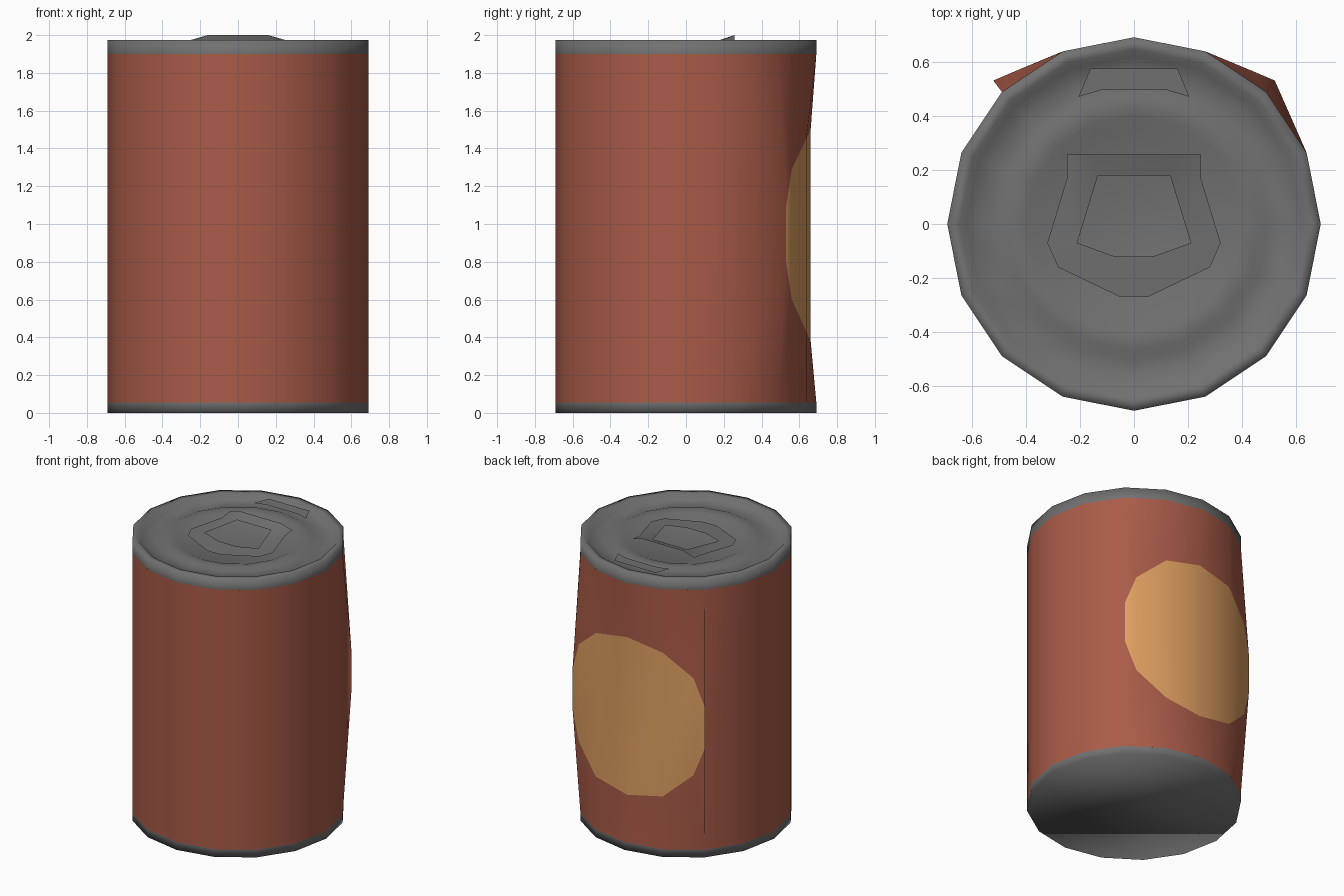
import bpy, bmesh
from math import cos, sin, radians

if "Cube" in bpy.data.objects:
    bpy.data.objects.remove(bpy.data.objects["Cube"])

R, Z0, Z1 = 0.69, 0.055, 1.9


def material(name, rgb):
    m = bpy.data.materials.new(name)
    m.diffuse_color = (*rgb, 1)
    m.use_nodes = True
    m.node_tree.nodes["Principled BSDF"].inputs["Base Color"].default_value = m.diffuse_color
    return m


red = material("label_red", (0.40, 0.105, 0.065))
tan = material("patch_tan", (0.74, 0.35, 0.12))
metal = material("dark_metal", (0.165, 0.165, 0.165))


def finish(bm, name, mats, smooth=True):
    me = bpy.data.meshes.new(name)
    for f in bm.faces:
        f.smooth = smooth
    bm.to_mesh(me)
    bm.free()
    for m in mats:
        me.materials.append(m)
    ob = bpy.data.objects.new(name, me)
    bpy.context.collection.objects.link(ob)
    return ob


def rim(step, z):
    a = radians(22.5 * step)
    return (R * cos(a), R * sin(a), z)


# Lathed metal ends: profile of (radius, z), 16 sides
def lathe(name, profile):
    bm = bmesh.new()
    rings = [[bm.verts.new((r * cos(radians(22.5 * i)), r * sin(radians(22.5 * i)), z))
              for i in range(16)] for r, z in profile]
    for a, b in zip(rings, rings[1:]):
        for i in range(16):
            j = (i + 1) % 16
            bm.faces.new((a[i], a[j], b[j], b[i]))
    return bm, rings


bm, rings = lathe("lid", [(R, Z1), (R, 1.975), (0.645, 1.975), (0.62, 1.945), (0.50, 1.945),
                          (0.47, 1.957), (0.40, 1.952), (0.36, 1.935)])
bm.faces.new(rings[-1])
finish(bm, "lid", [metal])

bm, rings = lathe("base", [(R, 0), (R, Z0)])
bm.faces.new(rings[0][::-1])
finish(bm, "base", [metal])

# Paper label: round front, bulged and flattened back with an oval patch
bm = bmesh.new()
cache = {}


def face(pts, mat=0):
    vs = []
    for p in pts:
        k = tuple(round(c, 4) for c in p)
        if k not in cache:
            cache[k] = bm.verts.new(k)
        if cache[k] not in vs:
            vs.append(cache[k])
    bm.faces.new(vs).material_index = mat


for i in range(6, 17):
    face([rim(i, Z0), rim(i + 1, Z0), rim(i + 1, Z1), rim(i, Z1)])

# Back columns: x, y, patch bottom, patch top, rim step above and below
half = [(0.52, 0.53, 0.80, 1.09, 2), (0.45, 0.56, 0.60, 1.29, 2), (0.264, 0.637, 0.43, 1.45, 3)]
cols = half + [(0, 0.66, 0.38, 1.50, 4)] + [(-x, y, a, b, 8 - s) for x, y, a, b, s in half[::-1]]
for (x, y, a, b, s), (u, v, c, d, t) in zip(cols, cols[1:]):
    face([(x, y, a), (u, v, c), (u, v, d), (x, y, b)], 1)
    face([rim(s, Z0), rim(t, Z0), (u, v, c), (x, y, a)])
    face([(x, y, b), (u, v, d), rim(t, Z1), rim(s, Z1)])

# Bulge blends into the right side; the left edge stays a loose seam
x, y, a, b, s = cols[0]
face([rim(1, Z0), rim(2, Z0), (x, y, a)])
face([rim(1, Z0), (x, y, a), (x, y, b), rim(1, Z1)])
face([rim(1, Z1), (x, y, b), rim(2, Z1)])
finish(bm, "label", [red, tan])


# Thin metal sheets of the pull ring
def sheet(name, loops):
    bm = bmesh.new()
    edges = []
    for loop in loops:
        vs = [bm.verts.new(p) for p in loop]
        edges += [bm.edges.new((p, q)) for p, q in zip(vs, vs[1:] + vs[:1])]
    bmesh.ops.triangle_fill(bm, use_beauty=True, edges=edges, normal=(0, 0, 1))
    for f in bm.faces:
        f.normal_update()
        if f.normal.z < 0:
            f.normal_flip()
    finish(bm, name, [metal])


def mirrored(pts):
    return pts + [(-x, y, z) for x, y, z in pts[::-1]]


sheet("pull_ring", [
    mirrored([(0.16, 0.257, 2.0), (0.247, 0.257, 1.975), (0.247, 0.17, 1.965),
              (0.32, -0.07, 1.958), (0.28, -0.16, 1.955), (0.05, -0.27, 1.95)]),
    mirrored([(0.133, 0.18, 1.975), (0.21, -0.07, 1.96), (0.07, -0.12, 1.957)])])
sheet("ring_hinge", [mirrored([(0.16, 0.575, 1.968), (0.205, 0.47, 1.966), (0.12, 0.495, 1.966)])])
